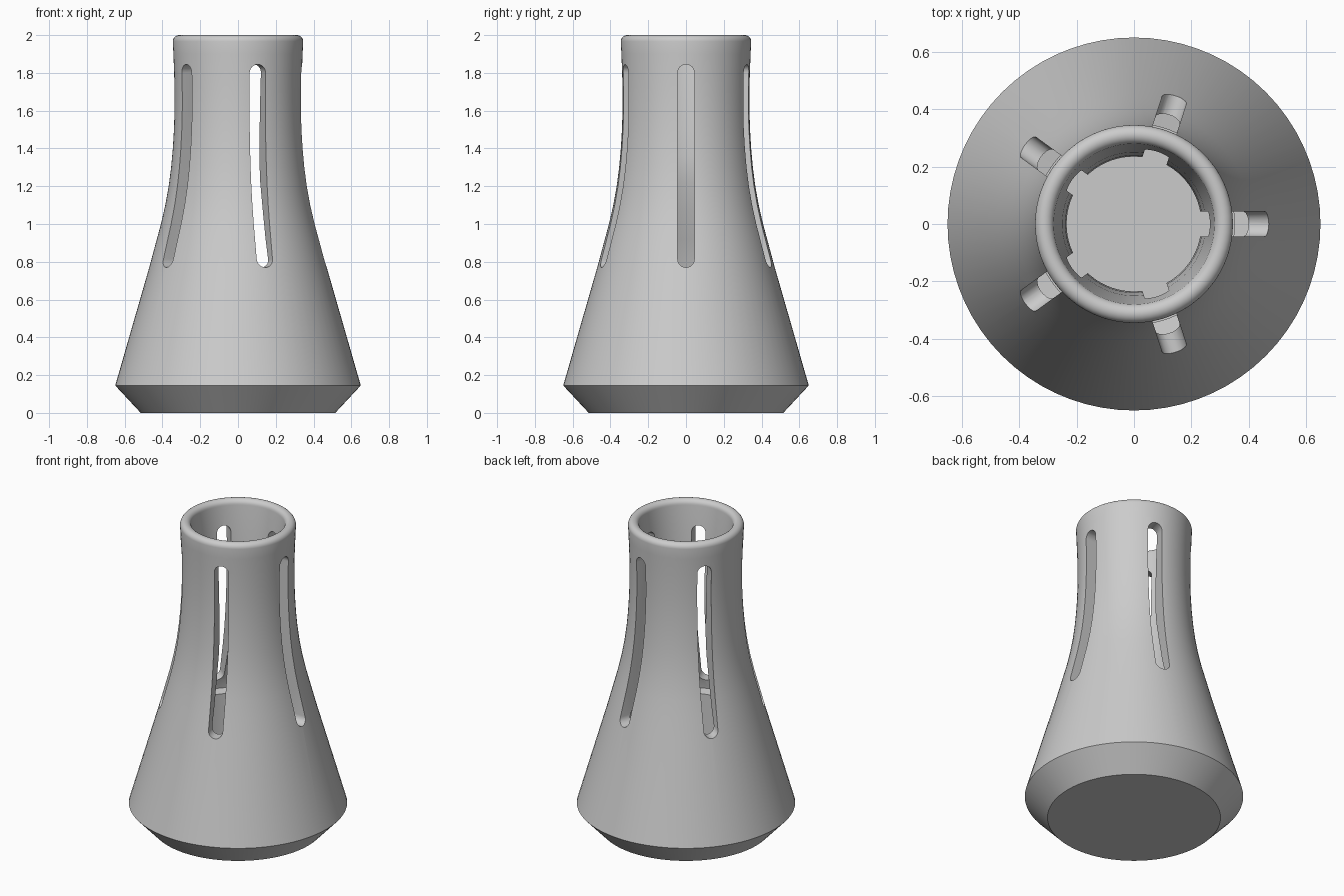
import bpy, bmesh, math
from mathutils import Matrix, Vector

cube = bpy.data.objects.get("Cube")
if cube:
    bpy.data.objects.remove(cube)

SEGMENTS = 72
SLOTS = 5

grey = bpy.data.materials.new("plain_grey")
grey.use_nodes = True
colour = (0.6, 0.6, 0.6, 1)
grey.diffuse_color = colour
grey.node_tree.nodes["Principled BSDF"].inputs["Base Color"].default_value = colour


def finish(name, bm):
    bmesh.ops.recalc_face_normals(bm, faces=bm.faces)
    mesh = bpy.data.meshes.new(name)
    bm.to_mesh(mesh)
    bm.free()
    mesh.materials.append(grey)
    obj = bpy.data.objects.new(name, mesh)
    bpy.context.collection.objects.link(obj)
    return obj


def revolve(name, profile):
    bm = bmesh.new()
    verts = [bm.verts.new((r, 0, z)) for r, z in profile]
    edges = [bm.edges.new(pair) for pair in zip(verts, verts[1:])]
    bmesh.ops.spin(bm, geom=verts + edges, cent=(0, 0, 0), axis=(0, 0, 1),
                   angle=math.tau, steps=SEGMENTS, use_merge=False)
    bmesh.ops.remove_doubles(bm, verts=bm.verts, dist=0.0005)
    return finish(name, bm)


def slot_cutters(name, bottom, top, width, inner, outer):
    # Upright rounded slots pushed outward around the axis
    bm = bmesh.new()
    half = width / 2
    outline = []
    for centre, start in ((top - half, 0), (bottom + half, math.pi)):
        for i in range(13):
            a = start + math.pi * i / 12
            outline.append((half * math.cos(a), centre + half * math.sin(a)))
    for k in range(SLOTS):
        turn = Matrix.Rotation(math.tau * k / SLOTS, 3, 'Z')
        near, far = ([bm.verts.new(turn @ Vector((r, y, z))) for y, z in outline]
                     for r in (inner, outer))
        bm.faces.new(near)
        bm.faces.new(far)
        for i in range(len(outline)):
            j = (i + 1) % len(outline)
            bm.faces.new((near[i], near[j], far[j], far[i]))
    return finish(name, bm)


# Outer wall: bevelled foot, straight cone, then a neck curving up
outside = [(0, 0), (0.515, 0), (0.65, 0.145), (0.47, 0.77), (0.435, 0.9),
           (0.408, 1.0), (0.385, 1.1), (0.367, 1.2), (0.354, 1.3),
           (0.345, 1.4), (0.339, 1.5), (0.336, 1.6), (0.336, 1.7),
           (0.338, 1.8), (0.342, 1.9)]
# Rounded lip
lip = [(0.312 + 0.033 * math.cos(a), 1.967 + 0.033 * math.sin(a))
       for a in (math.pi * i / 12 for i in range(13))]
# Inner wall: tapered throat, waist, flared chamber, ledge and floor
inside = [(0.265, 1.845), (0.25, 1.68), (0.239, 1.5), (0.235, 1.36),
          (0.239, 1.3), (0.25, 1.22), (0.29, 1.08), (0.34, 0.92),
          (0.4, 0.77), (0.41, 0.71), (0.35, 0.7), (0.35, 0.1), (0, 0.1)]

body = revolve("flared_body", outside + lip + inside)
cutter = slot_cutters("slot_cutter", 0.77, 1.845, 0.088, 0.18, 0.8)
cutter.hide_render = True

# Cut the slots
cut = body.modifiers.new("slots", 'BOOLEAN')
cut.operation = 'DIFFERENCE'
cut.solver = 'EXACT'
cut.object = cutter
bpy.ops.object.select_all(action='DESELECT')
body.select_set(True)
bpy.context.view_layer.objects.active = body
bpy.ops.object.modifier_apply(modifier=cut.name)
bpy.data.objects.remove(cutter)

bpy.ops.object.shade_smooth_by_angle(angle=math.radians(30))
